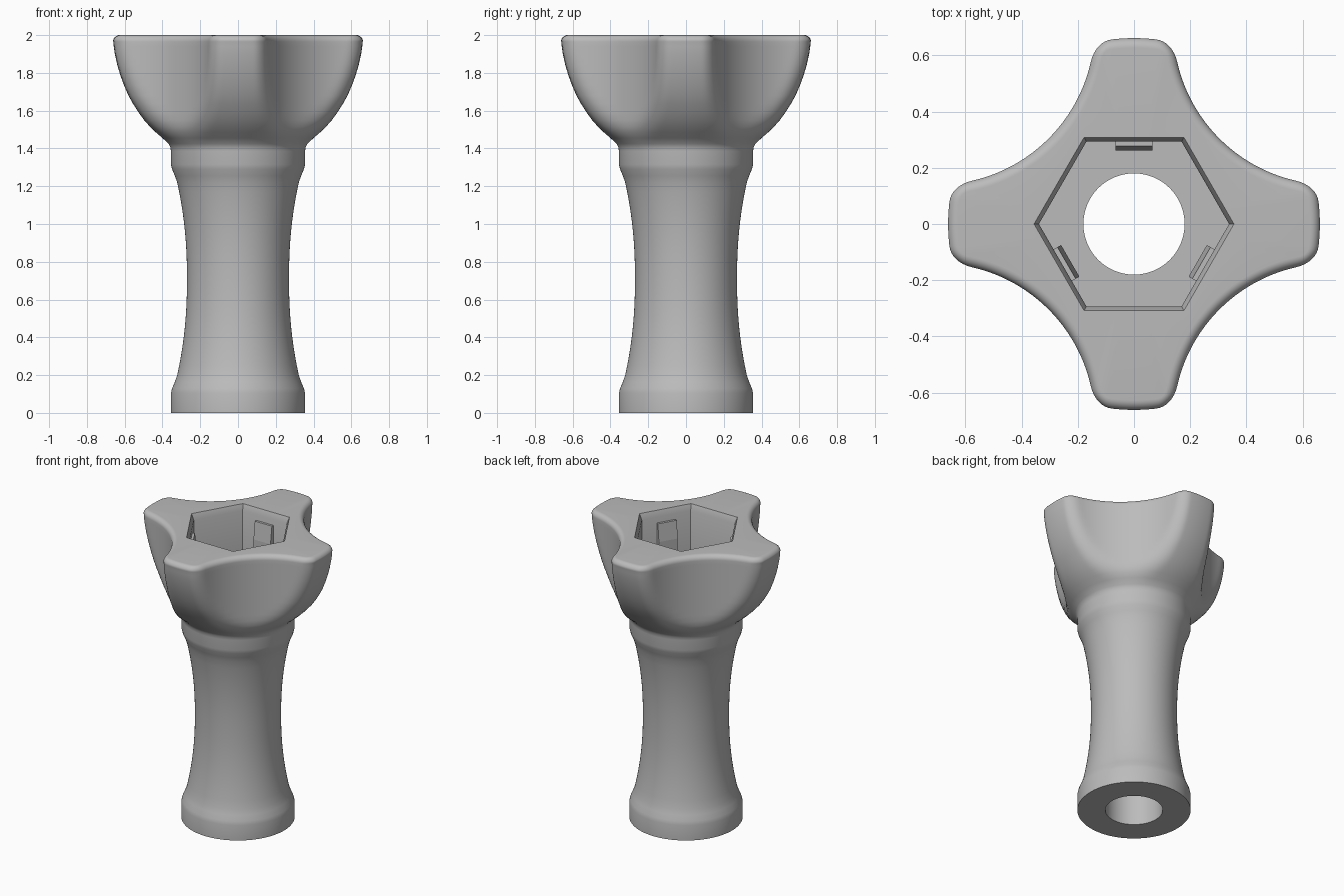
import bpy, bmesh, math
from mathutils import Matrix

if "Cube" in bpy.data.objects:
    bpy.data.objects.remove(bpy.data.objects["Cube"])

SEG = 360            # angular steps; multiples of 24 keep hexagon corners exact
TOP = 2.0
FILLET = 0.035       # rounding of the top rim
ROUND = 0.06         # rounding between dome and scallops
SC, SR = 0.70, 0.56  # scallop centre (x = y) and radius

grey = bpy.data.materials.new("plain grey")
grey.diffuse_color = (0.5, 0.5, 0.5, 1)
grey.use_nodes = True
grey.node_tree.nodes["Principled BSDF"].inputs["Base Color"].default_value = grey.diffuse_color


def finish(name, bm):
    bmesh.ops.recalc_face_normals(bm, faces=bm.faces)
    me = bpy.data.meshes.new(name)
    bm.to_mesh(me)
    bm.free()
    ob = bpy.data.objects.new(name, me)
    bpy.context.collection.objects.link(ob)
    me.materials.append(grey)
    return ob


# Turned outline of the grip, neck band and domed head: (radius, height)
outline = [(0.355, 0), (0.355, 0.105), (0.349, 0.13), (0.334, 0.165), (0.322, 0.2)]
for i in range(1, 20):                       # concave waist
    z = 0.2 + 1.02 * i / 20
    outline.append((0.27 + 0.052 * abs((z - 0.71) / 0.51) ** 2.2, z))
outline += [(0.322, 1.22), (0.334, 1.255), (0.349, 1.29), (0.355, 1.315),
            (0.355, 1.385), (0.358, 1.405), (0.368, 1.425)]
dome = [(0.40, 1.455), (0.435, 1.485), (0.466, 1.515), (0.497, 1.55), (0.526, 1.59),
        (0.556, 1.637), (0.58, 1.68), (0.604, 1.735), (0.624, 1.79),
        (0.64, 1.845), (0.652, 1.90), (0.658, 1.94), (0.66, TOP - FILLET)]
outline += dome
for i in range(1, 9):                        # top rim, inset added below
    outline.append((0.662, TOP - FILLET + FILLET * math.sin(i * math.pi / 16)))


def star_radius(limit, z, a):
    """Radius of the rounded intersection of the dome and four scallops."""
    a = a % (math.pi / 2)
    h = max(0, z - TOP + FILLET)
    inset = FILLET - math.sqrt(max(0, FILLET ** 2 - h * h))
    lo, hi = 0.1, 0.75
    for _ in range(22):
        r = (lo + hi) / 2
        p = r - limit
        q = SR - math.hypot(r * math.cos(a) - SC, r * math.sin(a) - SC)
        f = min(-ROUND, max(p, q)) + math.hypot(max(p + ROUND, 0), max(q + ROUND, 0))
        if f + inset > 0:
            hi = r
        else:
            lo = r
    return lo


def hex_radius(apothem, a):
    return apothem / math.cos((a % (math.pi / 3)) - math.pi / 6)


# Knob body: rings run up the outside, down the hexagonal pocket and the bore
angles = [2 * math.pi * i / SEG for i in range(SEG)]
rings = []
for r, z in outline:
    if z < 1.4:
        rings.append(([r] * SEG, z))
    else:
        quarter = [star_radius(r, z, a) for a in angles[:SEG // 4]]
        rings.append((quarter * 4, z))
for apothem, z in [(0.308, TOP), (0.293, TOP - 0.04), (0.293, 1.53)]:
    rings.append(([hex_radius(apothem, a) for a in angles], z))
rings += [([0.18] * SEG, 1.53), ([0.18] * SEG, 0)]

bm = bmesh.new()
loops = [[bm.verts.new((r * math.cos(a), r * math.sin(a), z)) for r, a in zip(rs, angles)]
         for rs, z in rings]
for A, B in zip(loops, loops[1:] + loops[:1]):
    for i in range(SEG):
        j = (i + 1) % SEG
        bm.faces.new((A[i], A[j], B[j], B[i]))
body = finish("knob_body", bm)
bpy.context.view_layer.objects.active = body
body.select_set(True)
bpy.ops.object.shade_smooth_by_angle(angle=math.radians(28))
body.select_set(False)

# Retaining clips: tapered wedges on three walls of the pocket
for n in range(3):
    bm = bmesh.new()
    side = [(0.296, 1.92), (0.277, 1.92), (0.262, 1.80), (0.262, 1.53), (0.296, 1.53)]
    left = [bm.verts.new((-0.065, y, z)) for y, z in side]
    right = [bm.verts.new((0.065, y, z)) for y, z in side]
    bm.faces.new(left)
    bm.faces.new(right)
    for i in range(5):
        j = (i + 1) % 5
        bm.faces.new((left[i], left[j], right[j], right[i]))
    bm.transform(Matrix.Rotation(n * 2 * math.pi / 3, 4, 'Z'))
    finish(f"retaining_clip_{n + 1}", bm)
